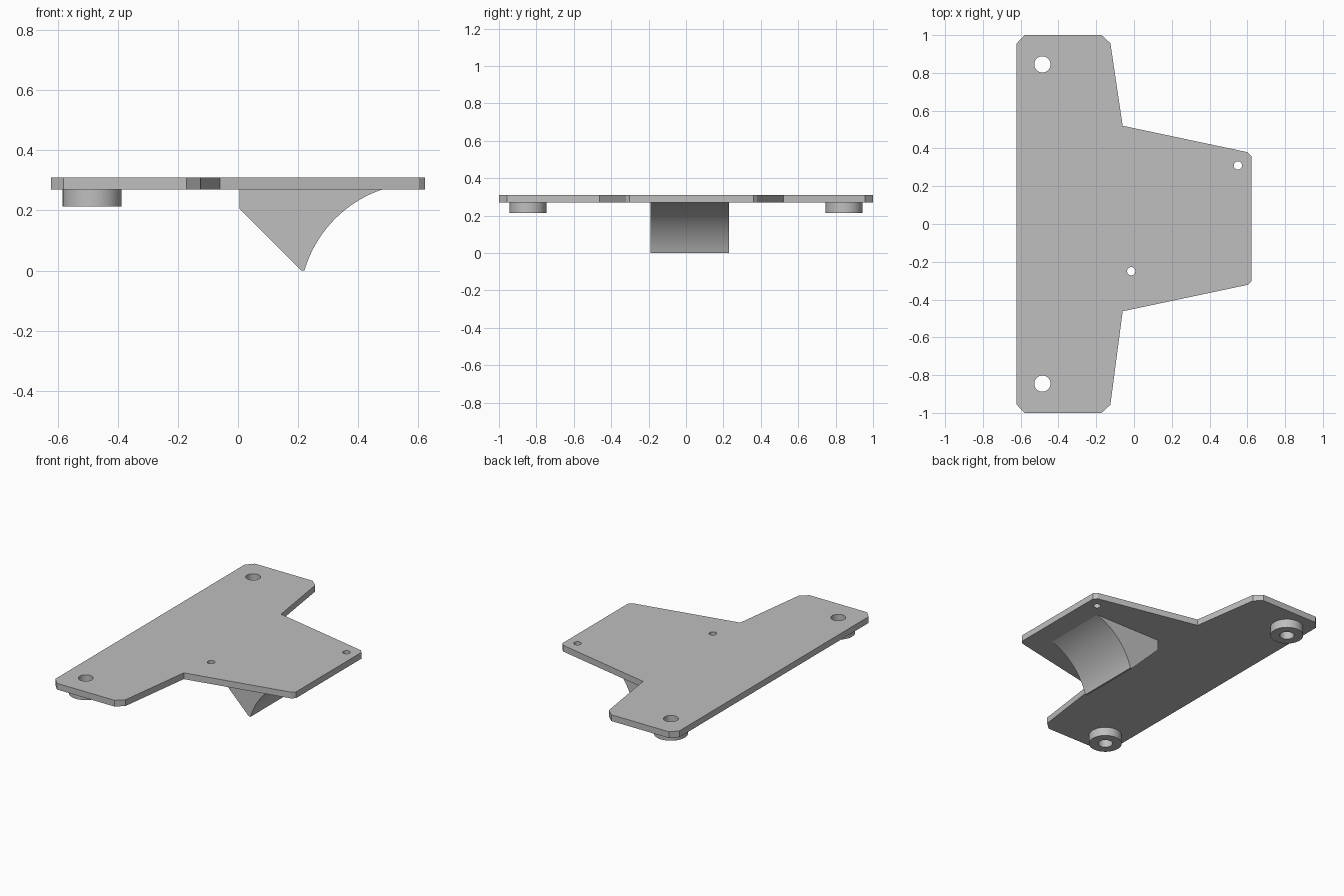
import bpy
import bmesh
from math import sin, cos, pi, radians, atan2, hypot

if "Cube" in bpy.data.objects:
    bpy.data.objects.remove(bpy.data.objects["Cube"], do_unlink=True)

GREY = (0.52, 0.52, 0.52, 1)
grey = bpy.data.materials.new("plain grey")
grey.use_nodes = True
grey.diffuse_color = GREY
grey.node_tree.nodes["Principled BSDF"].inputs["Base Color"].default_value = GREY


def circle(x, y, r, n=48):
    return [(x + r * cos(2 * pi * i / n), y + r * sin(2 * pi * i / n)) for i in range(n)]


def arc(a, b, turn, n=24):
    """Points from a to b that turn clockwise through the given angle."""
    dx, dy = b[0] - a[0], b[1] - a[1]
    r = hypot(dx, dy) / (2 * sin(turn / 2))
    start = atan2(dy, dx) + turn / 2 + pi / 2
    cx, cy = a[0] - r * cos(start), a[1] - r * sin(start)
    return [(cx + r * cos(start - turn * i / n), cy + r * sin(start - turn * i / n))
            for i in range(n + 1)]


def extrude(name, loops, depth, location, tilt=0):
    """Solid from an outline and its holes, centred on its depth."""
    curve = bpy.data.curves.new(name, 'CURVE')
    curve.dimensions = '2D'
    curve.fill_mode = 'BOTH'
    curve.extrude = depth / 2
    for loop in loops:
        spline = curve.splines.new('POLY')
        spline.points.add(len(loop) - 1)
        for point, (x, y) in zip(spline.points, loop):
            point.co = (x, y, 0, 1)
        spline.use_cyclic_u = True
    obj = bpy.data.objects.new(name, curve)
    obj.location = location
    obj.rotation_euler.x = tilt
    bpy.context.collection.objects.link(obj)
    bpy.ops.object.select_all(action='DESELECT')
    obj.select_set(True)
    bpy.context.view_layer.objects.active = obj
    bpy.ops.object.convert(target='MESH')
    obj = bpy.context.view_layer.objects.active
    bm = bmesh.new()
    bm.from_mesh(obj.data)
    bmesh.ops.remove_doubles(bm, verts=bm.verts, dist=0.0001)
    bmesh.ops.recalc_face_normals(bm, faces=bm.faces)
    bm.to_mesh(obj.data)
    bm.free()
    obj.data.materials.clear()
    obj.data.materials.append(grey)
    bpy.ops.object.shade_smooth_by_angle(angle=radians(30))
    return obj


# T-shaped plate with chamfered corners, two mounting holes and two pin holes
boss_x, boss_y, bore = -0.485, 0.845, 0.043
outline = [(-0.622, -0.955), (-0.58, -1), (-0.172, -1), (-0.125, -0.957),
           (-0.06, -0.462), (0.602, -0.322), (0.622, -0.302),
           (0.622, 0.36), (0.602, 0.38), (-0.06, 0.52),
           (-0.125, 0.957), (-0.172, 1), (-0.58, 1), (-0.622, 0.955)]
holes = [circle(boss_x, side * boss_y, bore) for side in (-1, 1)]
holes += [circle(0.55, 0.31, 0.022, 32), circle(-0.015, -0.25, 0.022, 32)]
extrude("plate", [outline] + holes, 0.04, (0, 0, 0.29))

# Round bosses under the mounting holes
for side, label in ((-1, "front"), (1, "back")):
    extrude(label + "_boss", [circle(0, 0, 0.098), circle(0, 0, bore)], 0.057,
            (boss_x, side * boss_y, 0.2425))

# Wedge under the plate with a hollow curved face
wedge = [(0.005, 0.27), (0.005, 0.205), (0.21, 0)]
wedge += arc((0.221, 0), (0.48, 0.27), radians(55))
extrude("wedge", [wedge], 0.42, (0, 0.02, 0), tilt=pi / 2)
